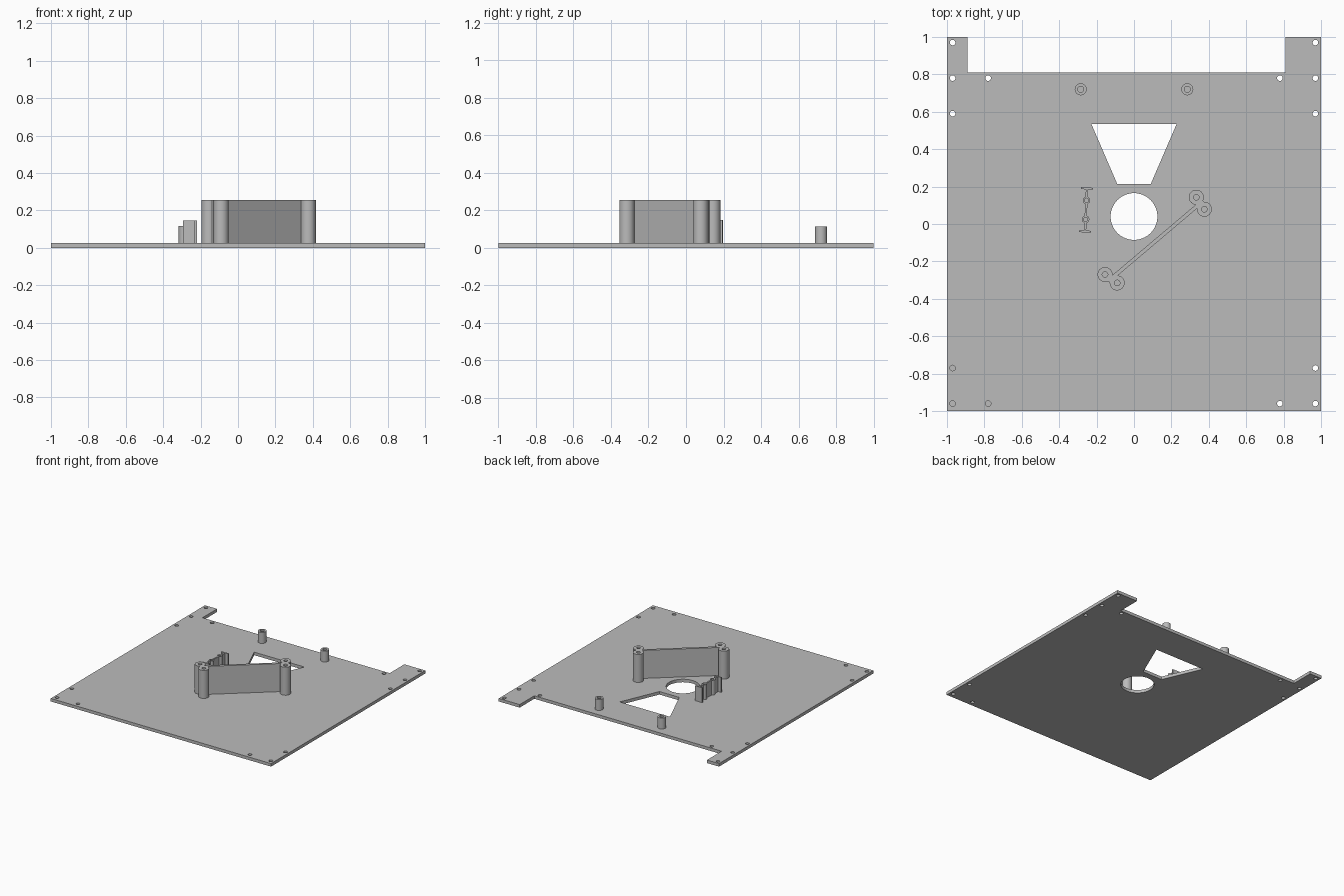
import bpy, bmesh, math
from mathutils import Vector

cube = bpy.data.objects.get("Cube")
if cube:
    bpy.data.objects.remove(cube, do_unlink=True)

# One grey material for everything
GREY = (0.5, 0.5, 0.5, 1)
grey = bpy.data.materials.new("plain grey")
grey.use_nodes = True
grey.diffuse_color = GREY
grey.node_tree.nodes["Principled BSDF"].inputs["Base Color"].default_value = GREY

THICK = 0.025


def circle(x, y, r, n=32):
    return [(x + r * math.cos(i * math.tau / n), y + r * math.sin(i * math.tau / n)) for i in range(n)]


def strip(a, b, width):
    """Rectangle of the given width along the line a-b."""
    a, b = Vector(a), Vector(b)
    side = (b - a).orthogonal().normalized() * width / 2
    return [a + side, b + side, b - side, a - side]


def prism(name, loops, z0, z1):
    """Extrude a flat outline; further loops become holes."""
    curve = bpy.data.curves.new(name, 'CURVE')
    curve.dimensions = '2D'
    curve.fill_mode = 'BOTH'
    curve.extrude = (z1 - z0) / 2
    for loop in loops:
        spline = curve.splines.new('POLY')
        spline.points.add(len(loop) - 1)
        for point, p in zip(spline.points, loop):
            point.co = (p[0], p[1], 0, 1)
        spline.use_cyclic_u = True
    temp = bpy.data.objects.new(name, curve)
    bpy.context.collection.objects.link(temp)
    graph = bpy.context.evaluated_depsgraph_get()
    mesh = bpy.data.meshes.new_from_object(temp.evaluated_get(graph))
    bpy.data.objects.remove(temp, do_unlink=True)
    bm = bmesh.new()
    bm.from_mesh(mesh)
    bmesh.ops.remove_doubles(bm, verts=bm.verts, dist=1e-5)
    bmesh.ops.translate(bm, verts=bm.verts, vec=(0, 0, (z0 + z1) / 2))
    bmesh.ops.recalc_face_normals(bm, faces=bm.faces)
    bm.to_mesh(mesh)
    bm.free()
    mesh.materials.clear()
    mesh.materials.append(grey)
    obj = bpy.data.objects.new(name, mesh)
    bpy.context.collection.objects.link(obj)
    bpy.ops.object.select_all(action='DESELECT')
    obj.select_set(True)
    bpy.context.view_layer.objects.active = obj
    bpy.ops.object.shade_smooth_by_angle(angle=math.radians(30))
    return obj


def tube(name, x, y, r, hole, top):
    return prism(name, [circle(x, y, r), circle(x, y, hole)], THICK, top)


# Base plate with rear tabs, screw holes, a round opening and a tapered opening
outline = [(-1, -1), (1, -1), (1, 1), (0.81, 1), (0.81, 0.81), (-0.89, 0.81), (-0.89, 1), (-1, 1)]
rear = [(0.97, 0.97), (0.97, 0.78), (0.78, 0.78), (0.97, 0.59)]
front = [(0.97, -0.77), (0.97, -0.96), (0.78, -0.96)]
through = rear + front + [(-x, y) for x, y in rear]
blind = [(-x, y) for x, y in front]
tapered = [(-0.228, 0.535), (0.228, 0.535), (0.09, 0.215), (-0.09, 0.215)]
holes = [circle(x, y, 0.015, 20) for x, y in through + blind]
prism("base_plate", [outline, tapered, circle(0, 0.04, 0.125, 64)] + holes, 0, THICK)

# Floors of the blind front right holes
for i, (x, y) in enumerate(blind):
    prism(f"blind_hole_floor_{i + 1}", [circle(x, y, 0.015, 20)], 0, 0.008)

# Rear standoffs
for side, x in (("left", 0.285), ("right", -0.285)):
    tube(f"standoff_{side}", x, 0.72, 0.032, 0.016, 0.115)

# Tall diagonal wall held between two pairs of hollow posts
WALL_TOP = 0.255
pairs = {"left": ((0.333, 0.143), (0.376, 0.079)), "right": ((-0.155, -0.27), (-0.09, -0.315))}
ends = []
for side, (a, b) in pairs.items():
    for part, (x, y) in (("back", a), ("front", b)):
        tube(f"wall_post_{side}_{part}", x, y, 0.04, 0.015, WALL_TOP)
    mid = (Vector(a) + Vector(b)) / 2
    along = (Vector(b) - Vector(a)).normalized() * 0.02
    prism(f"post_web_{side}", [strip(mid - along, mid + along, 0.04)], THICK, WALL_TOP)
    ends.append(mid)
prism("diagonal_wall", [strip(ends[0], ends[1], 0.02)], THICK, WALL_TOP)

# Small bracket: two end flanges, a thin web in three pieces and two hollow pins
TOP = 0.147
low, high = Vector((-0.262, -0.04)), Vector((-0.251, 0.19))
axis = (high - low).normalized()
pins = [low + axis * 0.065, low + axis * 0.167]
for i, p in enumerate(pins):
    tube(f"bracket_pin_{i + 1}", p.x, p.y, 0.02, 0.011, TOP)
gap = axis * 0.016
spans = [(low, pins[0] - gap), (pins[0] + gap, pins[1] - gap), (pins[1] + gap, high)]
for i, (a, b) in enumerate(spans):
    prism(f"bracket_web_{i + 1}", [strip(a, b, 0.012)], THICK, TOP)
across = axis.orthogonal() * 0.032
for name, p in (("front", low), ("back", high)):
    prism(f"bracket_flange_{name}", [strip(p - across, p + across, 0.01)], THICK, TOP)
